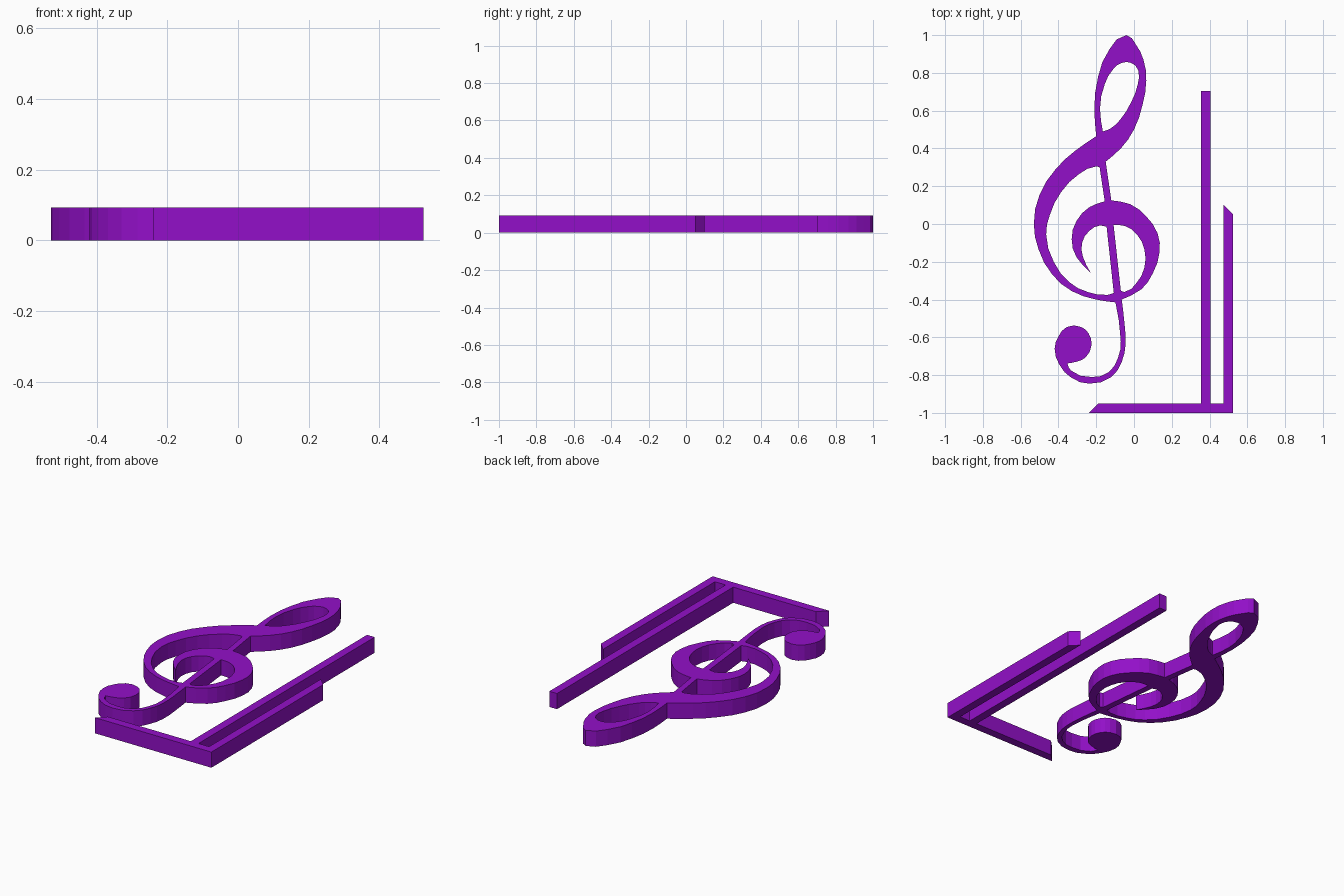
import bpy, bmesh

if "Cube" in bpy.data.objects:
    bpy.data.objects.remove(bpy.data.objects["Cube"])

T = 0.093  # plate thickness

mat = bpy.data.materials.new("purple")
mat.diffuse_color = (0.29, 0.005, 0.58, 1)
mat.use_nodes = True
mat.node_tree.nodes["Principled BSDF"].inputs["Base Color"].default_value = mat.diffuse_color


def plate(name, outlines, steps):
    """Extruded flat shape. An outline is a list of smooth runs; each run starts at a corner."""
    cu = bpy.data.curves.new(name, 'CURVE')
    cu.dimensions, cu.fill_mode = '2D', 'BOTH'
    cu.extrude, cu.resolution_u = T / 2, steps
    for runs in outlines:
        pts = [(p, i == 0) for run in runs for i, p in enumerate(run)]
        sp = cu.splines.new('BEZIER')
        sp.bezier_points.add(len(pts) - 1)
        sp.use_cyclic_u = True
        for bp, (p, corner) in zip(sp.bezier_points, pts):
            bp.co = (*p, 0)
            bp.handle_left_type = bp.handle_right_type = 'VECTOR' if corner else 'AUTO'
    ob = bpy.data.objects.new(name, cu)
    bpy.context.collection.objects.link(ob)
    ob.location.z = T / 2
    bpy.ops.object.select_all(action='DESELECT')
    ob.select_set(True)
    bpy.context.view_layer.objects.active = ob
    bpy.ops.object.convert(target='MESH')
    ob = bpy.context.object
    bm = bmesh.new()
    bm.from_mesh(ob.data)
    bmesh.ops.remove_doubles(bm, verts=bm.verts, dist=0.0005)
    bmesh.ops.recalc_face_normals(bm, faces=bm.faces)
    for f in bm.faces:
        f.smooth = False
    bm.to_mesh(ob.data)
    bm.free()
    ob.data.materials.clear()
    ob.data.materials.append(mat)
    return ob


# Clef silhouette, clockwise from the upper crossing
upper_loop = [(-.2, .465), (-.21, .61), (-.19, .78), (-.13, .925), (-.04, 1), (.01, .95),
              (.05, .87), (.065, .76), (.045, .63), (0, .5), (-.07, .4)]
stem_right = [(-.15, .33)]
belly = [(-.12, .125), (-.02, .105), (.065, .04), (.125, -.05), (.135, -.15),
         (.1, -.26), (.04, -.345)]
tail_outer = [(-.065, -.4), (-.05, -.53), (-.045, -.64), (-.065, -.73), (-.12, -.81),
              (-.235, -.845), (-.33, -.815), (-.395, -.745), (-.42, -.66), (-.4, -.595),
              (-.355, -.545), (-.28, -.545), (-.24, -.58), (-.225, -.64), (-.255, -.705),
              (-.3, -.728)]
tail_inner = [(-.353, -.738), (-.335, -.775), (-.225, -.81), (-.135, -.785), (-.085, -.71),
              (-.07, -.62)]
body_outer = [(-.098, -.415), (-.2, -.4), (-.33, -.355), (-.435, -.265), (-.505, -.135),
              (-.53, 0), (-.5, .155), (-.415, .29), (-.315, .385)]

# Openings in the clef
eye = [(-.165, .49), (-.18, .61), (-.155, .74), (-.11, .82), (-.065, .853), (-.015, .853),
       (.022, .815), (.02, .74), (-.015, .645), (-.075, .55), (-.125, .505)]
body_inner = [(-.107, -.365), (-.14, -.375), (-.245, -.36), (-.34, -.31), (-.425, -.2),
              (-.465, -.055), (-.445, .05), (-.385, .17), (-.29, .265), (-.2, .305)]
curl_outer = [(-.155, .12), (-.235, .09), (-.305, .015), (-.33, -.08), (-.305, -.175)]
curl_inner = [(-.23, -.257), (-.27, -.175), (-.275, -.1), (-.235, -.035), (-.18, -.008)]
belly_hole = [(-.108, -.005), (-.05, -.01), (.015, -.055), (.055, -.135), (.055, -.23),
              (.015, -.31), (-.05, -.36)]

plate("treble_clef", [
    [upper_loop, stem_right, belly, tail_outer, tail_inner, body_outer],
    [eye],
    [body_inner, [(-.182, .3)], curl_outer, curl_inner, [(-.145, -.015)]],
    [belly_hole, [(-.07, -.352)]],
], 2)

# Corner frame with mitred ends and a long inner bar
frame = [(-.24, -1), (.525, -1), (.525, .05), (.475, .1), (.475, -.95), (.405, -.95),
         (.405, .705), (.355, .705), (.355, -.95), (-.19, -.95)]
plate("corner_frame", [[[p] for p in frame]], 1)
